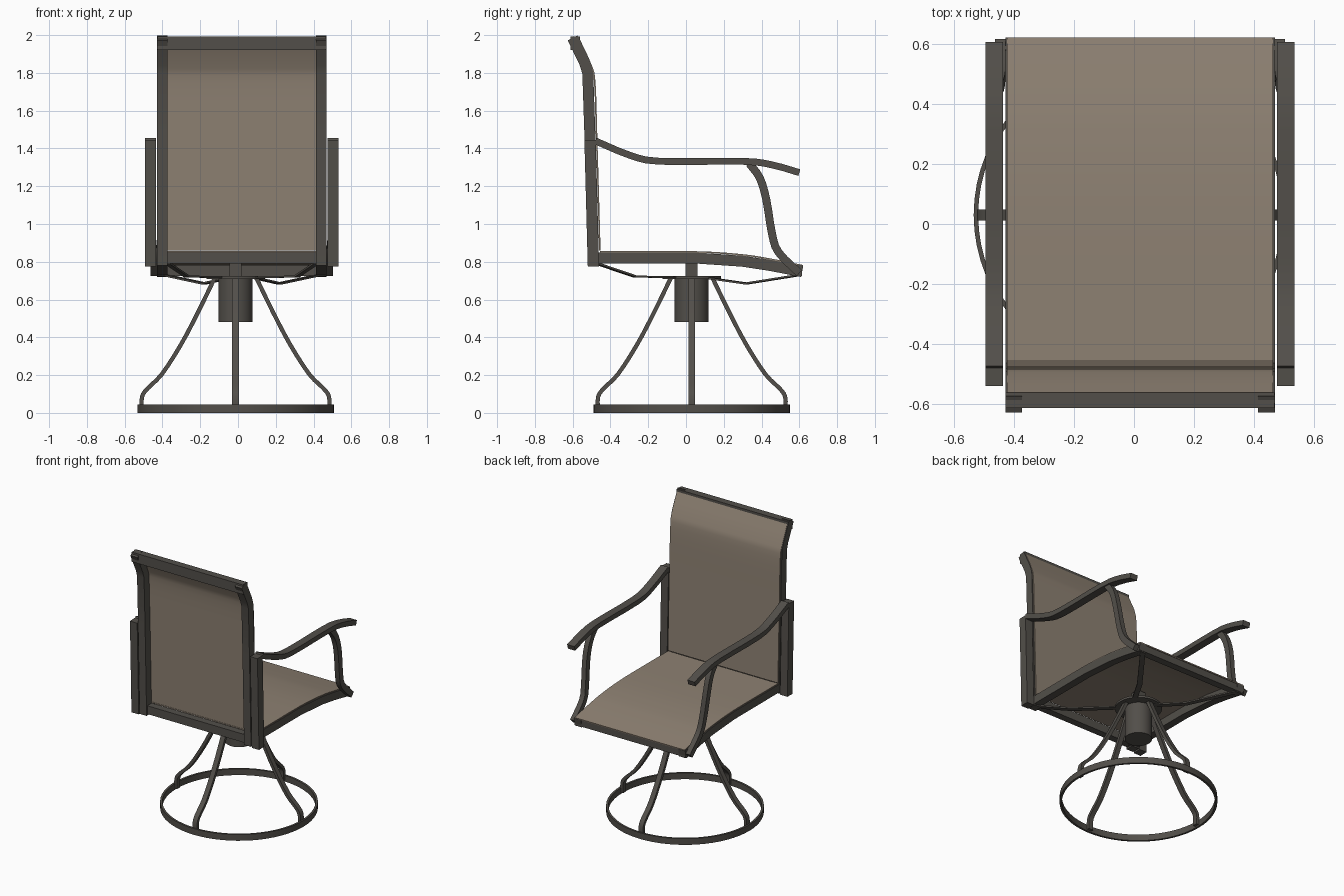
import bpy, bmesh, math
from mathutils import Vector

cube = bpy.data.objects.get("Cube")
if cube:
    bpy.data.objects.remove(cube, do_unlink=True)


def material(name, rgb):
    m = bpy.data.materials.new(name)
    m.use_nodes = True
    m.diffuse_color = (*rgb, 1)
    m.node_tree.nodes["Principled BSDF"].inputs["Base Color"].default_value = (*rgb, 1)
    return m


METAL = material("dark bronze metal", (0.085, 0.078, 0.068))
FABRIC = material("taupe fabric", (0.27, 0.22, 0.17))
CX = 0.02                          # middle of the seat and back
HUB = Vector((-0.013, 0.03, 0))    # middle of the swivel base


def finish(name, bm, mat):
    bmesh.ops.recalc_face_normals(bm, faces=bm.faces)
    mesh = bpy.data.meshes.new(name)
    bm.to_mesh(mesh)
    bm.free()
    mesh.materials.append(mat)
    ob = bpy.data.objects.new(name, mesh)
    bpy.context.collection.objects.link(ob)
    bpy.ops.object.select_all(action="DESELECT")
    ob.select_set(True)
    bpy.context.view_layer.objects.active = ob
    bpy.ops.object.shade_smooth_by_angle(angle=math.radians(30))
    return ob


def bar(name, points, width, thick, side, mat=METAL):
    """Sweep a flat rectangular section along a mitred path."""
    pts = [Vector(p) for p in points]
    side = Vector(side).normalized()
    bm = bmesh.new()
    rings = []
    for i, p in enumerate(pts):
        a = (p - pts[i - 1]).normalized() if i else (pts[1] - p).normalized()
        b = (pts[i + 1] - p).normalized() if i + 1 < len(pts) else a
        tangent = (a + b).normalized()
        n = side.cross(tangent).normalized() * (thick / 2 / max(tangent.dot(a), 0.5))
        s = side * width / 2
        rings.append([bm.verts.new(p + o) for o in (s + n, s - n, -s - n, -s + n)])
    for r, q in zip(rings, rings[1:]):
        for k in range(4):
            bm.faces.new((r[k], r[(k + 1) % 4], q[(k + 1) % 4], q[k]))
    bm.faces.new(rings[0])
    bm.faces.new(rings[-1])
    return finish(name, bm, mat)


def curve(points, steps=4):
    """Smooth a list of points with a Catmull-Rom curve."""
    p = [Vector(q) for q in points]
    p = [p[0] * 2 - p[1]] + p + [p[-1] * 2 - p[-2]]
    out = []
    for a, b, c, d in zip(p, p[1:], p[2:], p[3:]):
        for k in range(steps):
            t = k / steps
            out.append((b * 2 + (c - a) * t + (a * 2 - b * 5 + c * 4 - d) * t ** 2
                        + (b * 3 - a - c * 3 + d) * t ** 3) / 2)
    return out + [p[-2]]


def drum(name, radius, z0, z1, sides=40):
    bm = bmesh.new()
    bmesh.ops.create_cone(bm, cap_ends=True, segments=sides, radius1=radius,
                          radius2=radius, depth=z1 - z0)
    bmesh.ops.translate(bm, verts=bm.verts, vec=HUB + Vector((0, 0, (z0 + z1) / 2)))
    return finish(name, bm, METAL)


def in_yz(x, profile):
    return [(x, y, z) for y, z in profile]


X = (1, 0, 0)

# Floor ring
bm = bmesh.new()
loops = []
for r, z in ((0.52, 0), (0.52, 0.045), (0.505, 0.045), (0.505, 0)):
    loops.append([bm.verts.new(HUB + Vector((r * math.cos(k * math.tau / 64),
                                             r * math.sin(k * math.tau / 64), z)))
                  for k in range(64)])
for i in range(4):
    a, b = loops[i], loops[(i + 1) % 4]
    for k in range(64):
        j = (k + 1) % 64
        bm.faces.new((a[k], a[j], b[j], b[k]))
finish("base_ring", bm, METAL)

# Four curved legs
leg = curve([(0.497, 0.01), (0.495, 0.085), (0.465, 0.13), (0.39, 0.205),
             (0.29, 0.36), (0.2, 0.53), (0.11, 0.715)], 3)
for i in range(4):
    a = i * math.pi / 2
    out = Vector((math.cos(a), math.sin(a), 0))
    bar(f"base_leg_{i + 1}", [HUB + out * p.x + Vector((0, 0, p.y)) for p in
                              [q.to_3d() for q in leg]],
        0.036, 0.022, (-out.y, out.x, 0))

# Swivel housing, plate and post
drum("swivel_housing", 0.09, 0.48, 0.715)
drum("swivel_plate", 0.155, 0.71, 0.725)
bar("swivel_post", [HUB + Vector((0, 0, z)) for z in (0.72, 0.83)], 0.064, 0.064, X)

# Parts on both sides
seat_line = [(-0.47, 0.82), (0.05, 0.82), (0.3, 0.803), (0.45, 0.78), (0.615, 0.748)]
back_line = [(-0.49, 0.78), (-0.508, 1.45), (-0.52, 1.8), (-0.535, 1.85), (-0.6, 1.985)]
arm_line = curve([(-0.48, 1.44), (-0.3, 1.365), (-0.14, 1.332), (0.3, 1.332),
                  (0.46, 1.312), (0.6, 1.272)] and
                 [(0, -0.48, 1.44), (0, -0.3, 1.365), (0, -0.14, 1.332),
                  (0, 0.3, 1.332), (0, 0.46, 1.312), (0, 0.6, 1.272)], 3)
for label, s in (("left", 1), ("right", -1)):
    x_in, x_out = CX + s * 0.42, CX + s * 0.484
    bar(f"seat_rail_{label}", in_yz(x_in, seat_line), 0.056, 0.058, X)
    bar(f"back_rail_{label}", in_yz(x_in, back_line), 0.056, 0.058, X)
    bar(f"arm_post_{label}", in_yz(x_out, [(-0.49, 0.775), (-0.508, 1.445)]),
        0.058, 0.06, X)
    bar(f"armrest_{label}", [p + Vector((x_out, 0, 0)) for p in arm_line],
        0.058, 0.036, X)
    support = curve([(x_out, 0.335, 1.32), (x_out, 0.39, 1.245), (x_out, 0.425, 1.13),
                     (x_out - s * 0.01, 0.455, 0.95), (x_out - s * 0.018, 0.49, 0.85),
                     (x_out - s * 0.02, 0.6, 0.74)], 3)
    bar(f"arm_support_{label}", support, 0.036, 0.042, X)
    # Bent straps from the seat corners to the swivel plate
    for end, path in (("rear", [(0.39, -0.47, 0.79), (0.29, -0.27, 0.722), (0.08, -0.06, 0.718)]),
                      ("front", [(0.4, 0.59, 0.728), (0.2, 0.32, 0.685), (0.08, 0.13, 0.712)])):
        pts = [Vector((CX + s * x, y, z)) for x, y, z in path]
        flat = (pts[-1] - pts[0]).cross(Vector((0, 0, 1)))
        bar(f"seat_strap_{end}_{label}", pts, 0.035, 0.01, flat)

# Cross bars
for name, y, z, tall in (("seat_front_bar", 0.587, 0.754, 0.056),
                         ("seat_rear_bar", -0.485, 0.82, 0.06),
                         ("back_top_bar", -0.586, 1.957, 0.07)):
    bar(name, [(CX - 0.447, y, z), (CX + 0.447, y, z)], 0.052, tall, (0, 1, 0))

# Fabric slings stretched over the frame
seat_cloth = curve([(0, -0.455, 0.852), (0, 0.05, 0.852), (0, 0.3, 0.836),
                    (0, 0.45, 0.813), (0, 0.62, 0.779)])
back_cloth = curve([(0, -0.456, 0.86), (0, -0.473, 1.45), (0, -0.483, 1.75),
                    (0, -0.505, 1.845), (0, -0.572, 1.99)])
for name, line in (("seat_sling", seat_cloth), ("back_sling", back_cloth)):
    bar(name, [p + Vector((CX, 0, 0)) for p in line], 0.885, 0.008, X, FABRIC)
